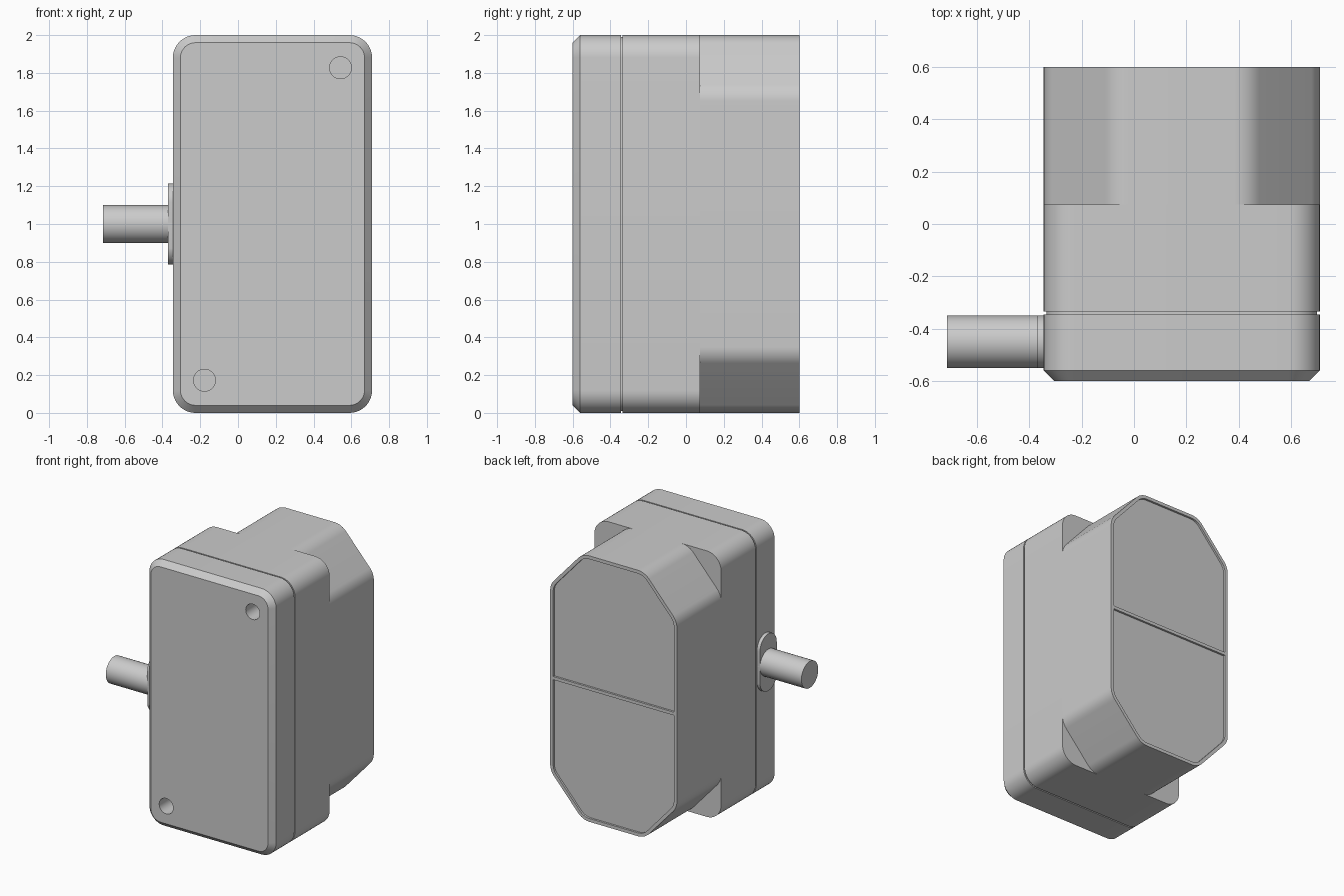
import bpy, bmesh, math
from mathutils import Vector

cube = bpy.data.objects.get("Cube")
if cube:
    bpy.data.objects.remove(cube)

grey = bpy.data.materials.new("light grey")
grey.use_nodes = True
colour = (0.6, 0.6, 0.6, 1)
grey.diffuse_color = colour
grey.node_tree.nodes["Principled BSDF"].inputs["Base Color"].default_value = colour

CX, CZ = 0.1825, 1.0      # housing axis
HW, HZ = 0.5275, 1.0      # housing half width and half height


def fillet(corners, radii, steps=10):
    """Polygon outline with each corner rounded by its own radius."""
    out, n = [], len(corners)
    for i, r in enumerate(radii):
        p = Vector(corners[i])
        if r == 0:
            out.append(p)
            continue
        a = (Vector(corners[i - 1]) - p).normalized()
        b = (Vector(corners[(i + 1) % n]) - p).normalized()
        half = a.angle(b) / 2
        centre = p + (a + b).normalized() * r / math.sin(half)
        start = p + a * r / math.tan(half) - centre
        end = p + b * r / math.tan(half) - centre
        a0 = math.atan2(start.y, start.x)
        turn = math.remainder(math.atan2(end.y, end.x) - a0, 2 * math.pi)
        for k in range(steps + 1):
            t = a0 + turn * k / steps
            out.append(centre + r * Vector((math.cos(t), math.sin(t))))
    return out


def rounded_rect(inset=0.0):
    w, h = HW - inset, HZ - inset
    return fillet([(w, h), (-w, h), (-w, -h), (w, -h)], [0.12 - inset] * 4)


def octagon_corners(t=0.0):
    """Upper half of the cut-corner outline, inset by t, from right to left."""
    flat, side = HW - 0.27 - 0.42 * t, HZ - 0.30 - 0.40 * t
    w, h = HW - t, HZ - t
    return [(w, side), (flat, h), (-flat, h), (-w, side)]


def loft(name, sections):
    """Solid through (y, outline) sections, outlines in x and z."""
    bm = bmesh.new()
    rings = [[bm.verts.new((CX + p[0], y, CZ + p[1])) for p in pts] for y, pts in sections]
    for r, s in zip(rings, rings[1:]):
        for i in range(len(r)):
            j = (i + 1) % len(r)
            bm.faces.new((r[i], r[j], s[j], s[i]))
    bm.faces.new(rings[0])
    bm.faces.new(rings[-1])
    bmesh.ops.recalc_face_normals(bm, faces=bm.faces)
    mesh = bpy.data.meshes.new(name)
    bm.to_mesh(mesh)
    bm.free()
    obj = bpy.data.objects.new(name, mesh)
    bpy.context.collection.objects.link(obj)
    mesh.materials.append(grey)
    return obj


def activate(obj):
    bpy.ops.object.select_all(action="DESELECT")
    obj.select_set(True)
    bpy.context.view_layer.objects.active = obj


def cut(obj, cutter):
    mod = obj.modifiers.new("cut", "BOOLEAN")
    mod.operation, mod.solver, mod.object = "DIFFERENCE", "EXACT", cutter
    activate(obj)
    bpy.ops.object.modifier_apply(modifier=mod.name)
    bpy.data.objects.remove(cutter)


def disc(x, z, r, n=48):
    return [(x + r * math.cos(2 * math.pi * k / n), z + r * math.sin(2 * math.pi * k / n))
            for k in range(n)]


# Front cover with chamfered rim and two screw holes
cover = loft("front_cover", [(-0.6, rounded_rect(0.04)), (-0.56, rounded_rect()),
                             (-0.345, rounded_rect())])
for s in (1, -1):
    hole = disc(s * 0.36, s * 0.827, 0.058)
    cut(cover, loft("hole_cutter", [(-0.7, hole), (-0.4, hole)]))

# Recessed seam and middle body
seam = loft("seam", [(-0.345, rounded_rect(0.01)), (-0.335, rounded_rect(0.01))])
body = loft("middle_body", [(-0.335, rounded_rect()), (0.075, rounded_rect())])

# Rear housing with cut corners and two shallow panels split by a rib
upper = octagon_corners()
outline = fillet(upper + [(-x, -z) for x, z in upper], [0.13] * 8)
rear = loft("rear_housing", [(0.075, outline), (0.6, outline)])
for s in (1, -1):
    corners = [(0.025 - HW, 0.012), (HW - 0.025, 0.012)] + octagon_corners(0.025)
    pocket = fillet([(s * x, s * z) for x, z in corners], [0, 0] + [0.105] * 4)
    cut(rear, loft("panel_cutter", [(0.585, pocket), (0.65, pocket)]))


# Side shaft and its slotted flange, lofted along y then turned to run along x
def sideways(name, outline, x0, x1):
    obj = loft(name, [(x0, outline), (x1, outline)])
    for v in obj.data.vertices:
        x, y, z = v.co
        v.co = (y, -0.45 - (x - CX), z)
    return obj


slot = [(x, z + math.copysign(0.115, z)) for x, z in disc(0, 0.0001, 0.1)]
flange = sideways("shaft_flange", slot, -0.37, -0.345)
shaft = sideways("shaft", disc(0, 0, 0.1), -0.715, -0.345)

for obj in (cover, seam, body, rear, flange, shaft):
    activate(obj)
    bpy.ops.object.shade_smooth_by_angle(angle=math.radians(30))
